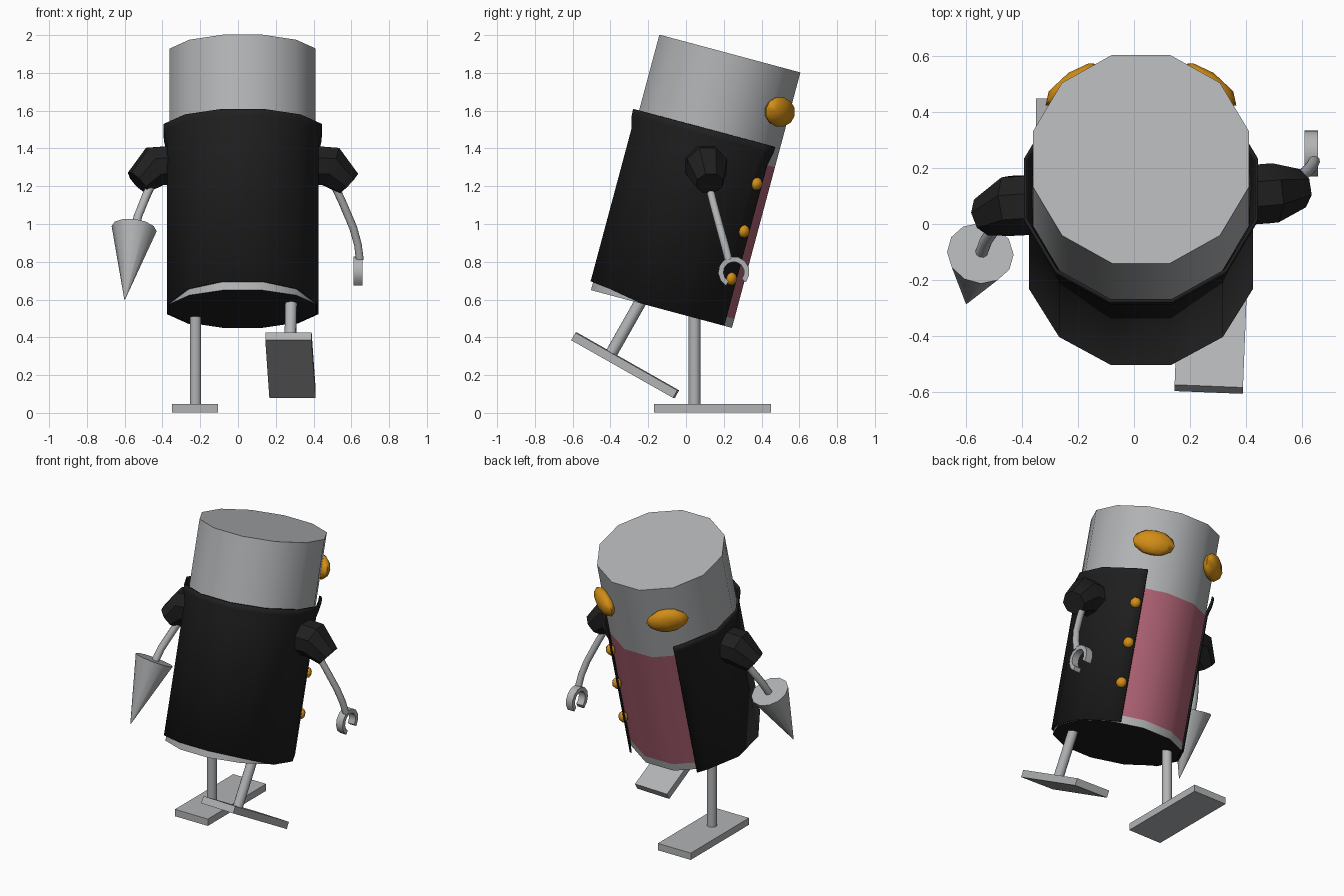
import bpy, bmesh, math
from mathutils import Matrix, Vector

cube = bpy.data.objects.get("Cube")
if cube:
    bpy.data.objects.remove(cube, do_unlink=True)


def material(name, rgb):
    m = bpy.data.materials.new(name)
    m.use_nodes = True
    m.diffuse_color = (*rgb, 1)
    m.node_tree.nodes["Principled BSDF"].inputs["Base Color"].default_value = (*rgb, 1)
    return m


METAL = material("grey_metal", (0.44, 0.45, 0.46))
BLACK = material("black_cloth", (0.014, 0.014, 0.014))
PINK = material("pink_shirt", (0.42, 0.12, 0.17))
GOLD = material("gold", (0.65, 0.27, 0.008))

# Leaning frame shared by body, coat, eyes and buttons
LEAN = Matrix.Translation((0.025, -0.13, 0.55)) @ Matrix.Rotation(math.radians(-15), 4, 'X')
RADIUS = 0.4


def finish(name, bm, mats, matrix=Matrix(), angle=40, recalc=True):
    if recalc:
        bmesh.ops.recalc_face_normals(bm, faces=bm.faces)
    mesh = bpy.data.meshes.new(name)
    bm.to_mesh(mesh)
    bm.free()
    for m in mats:
        mesh.materials.append(m)
    ob = bpy.data.objects.new(name, mesh)
    bpy.context.collection.objects.link(ob)
    ob.matrix_world = matrix
    bpy.ops.object.select_all(action='DESELECT')
    ob.select_set(True)
    bpy.context.view_layer.objects.active = ob
    bpy.ops.object.shade_smooth_by_angle(angle=math.radians(angle))
    return ob


def bridge(bm, a, b, closed=True):
    n = len(a)
    for i in range(n if closed else n - 1):
        j = (i + 1) % n
        bm.faces.new((a[i], a[j], b[j], b[i]))


def tube(name, path, radii, mat, sides=10):
    """Capped tube through the path, one ring per point."""
    bm = bmesh.new()
    pts = [Vector(p) for p in path]
    rings = []
    for i, p in enumerate(pts):
        axis = pts[min(i + 1, len(pts) - 1)] - pts[max(i - 1, 0)]
        turn = axis.to_track_quat('Z', 'Y')
        ring = []
        for k in range(sides):
            t = math.tau * (k + 0.5) / sides
            ring.append(bm.verts.new(p + turn @ Vector((math.cos(t), math.sin(t), 0)) * radii[i]))
        rings.append(ring)
    for a, b in zip(rings, rings[1:]):
        bridge(bm, a, b)
    bm.faces.new(rings[0])
    bm.faces.new(rings[-1])
    return finish(name, bm, [mat])


def box(name, size, mat, matrix):
    bm = bmesh.new()
    bmesh.ops.create_cube(bm, size=1, matrix=Matrix.Diagonal((*size, 1)))
    return finish(name, bm, [mat], matrix)


def ellipsoid(name, size, mat, matrix, segs=8, rings=6):
    bm = bmesh.new()
    bmesh.ops.create_uvsphere(bm, u_segments=segs, v_segments=rings, radius=1,
                              matrix=Matrix.Diagonal((*size, 1)))
    return finish(name, bm, [mat], matrix, angle=60)


def around(deg, r, s=0.0):
    t = math.radians(deg)
    return Vector((r * math.cos(t), r * math.sin(t), s))


# Body: twelve-sided can with a shirt panel on the front and a black base
bm = bmesh.new()
levels = (0, 0.05, 0.88, 1.4)
rings = [[bm.verts.new(around(15 + 30 * k, RADIUS, s)) for k in range(12)] for s in levels]
for a, b in zip(rings, rings[1:]):
    bridge(bm, a, b)
bm.faces.new(rings[0]).material_index = 2
bm.faces.new(rings[-1])
bmesh.ops.recalc_face_normals(bm, faces=bm.faces)
for f in bm.faces:
    if f.normal.y > 0.8 and levels[1] < f.calc_center_median().z < levels[2]:
        f.material_index = 1
finish("body", bm, [METAL, PINK, BLACK], LEAN)

# Coat: open-fronted shell with a flared collar and a raised back hem
bm = bmesh.new()
profile = [Vector((-0.24, 0.335, 0))]
profile += [around(135 + 30 * k, RADIUS, 0) for k in range(10)]
profile += [Vector((0.24, 0.335, 0))]
rows = []
for s, grow in ((0, 1.006), (0.88, 1.006), (0.95, 1.05), (0.985, 1.055)):
    row = []
    for p in profile:
        hem = 0.045 * min(1, max(0, (-p.y - 0.1) / 0.25)) if s == 0 else 0
        row.append(bm.verts.new((p.x * grow, p.y * grow, s + hem)))
    rows.append(row)
for a, b in zip(rows, rows[1:]):
    bridge(bm, a, b, closed=False)
coat = finish("coat", bm, [BLACK], LEAN, recalc=False)
shell = coat.modifiers.new("thickness", 'SOLIDIFY')
shell.thickness = 0.012
shell.offset = 1

# Eyes: flattened balls set on the front corners of the head
for side, name in ((1, "left_eye"), (-1, "right_eye")):
    place = Matrix.Translation((side * 0.235, 0.335, 1.17)) @ Matrix.Rotation(side * math.radians(-35), 4, 'Z')
    ellipsoid(name, (0.13, 0.05, 0.08), GOLD, LEAN @ place)

# Buttons down the left coat flap
for i in range(3):
    place = Matrix.Translation((0.275, 0.315, 0.25 + 0.26 * i)) @ Matrix.Rotation(math.radians(-40), 4, 'Z')
    ellipsoid("button_%d" % (i + 1), (0.035, 0.03, 0.035), GOLD, LEAN @ place, 8, 5)

# Sleeves
tube("left_sleeve", [(0.36, 0.1, 1.31), (0.49, 0.11, 1.305), (0.585, 0.125, 1.215)],
     (0.115, 0.115, 0.075), BLACK, 8)
tube("right_sleeve", [(-0.31, 0.07, 1.31), (-0.44, 0.065, 1.305), (-0.53, 0.03, 1.22)],
     (0.115, 0.115, 0.075), BLACK, 8)

# Arms
tube("left_arm", [(0.49, 0.11, 1.25), (0.555, 0.145, 1.11), (0.61, 0.18, 0.98),
                  (0.635, 0.205, 0.89), (0.645, 0.225, 0.81)], [0.021] * 5, METAL)
tube("right_arm", [(-0.44, 0.05, 1.25), (-0.49, 0.0, 1.14), (-0.53, -0.06, 1.04),
                   (-0.545, -0.1, 0.97)], [0.023] * 4, METAL)

# Cone on the right arm
base, tip = Vector((-0.55, -0.105, 0.975)), Vector((-0.6, -0.285, 0.6))
tube("right_cone", [base, tip], (0.12, 0.002), METAL, 12)

# Open claw on the left arm, gap facing down
bm = bmesh.new()
rings = []
for k in range(11):
    t = math.radians(-40 + 28 * k)
    ring = []
    for x, r in ((-0.024, 0.055), (0.024, 0.055), (0.024, 0.083), (-0.024, 0.083)):
        ring.append(bm.verts.new((x, r * math.cos(t), r * math.sin(t))))
    rings.append(ring)
for a, b in zip(rings, rings[1:]):
    bridge(bm, a, b)
bm.faces.new(rings[0])
bm.faces.new(rings[-1])
finish("left_claw", bm, [METAL], Matrix.Translation((0.635, 0.253, 0.745)))

# Legs and feet: right foot planted, left foot lifted behind
FOOT = (0.245, 0.62, 0.046)
box("right_foot", FOOT, METAL, Matrix.Translation((-0.228, 0.14, 0.024)))
tube("right_leg", [(-0.225, 0.045, 0.04), (-0.225, 0.045, 0.58)], (0.032, 0.032), METAL)
lifted = (Matrix.Translation((0.278, -0.322, 0.252)) @ Matrix.Rotation(-0.04, 4, 'Z')
          @ Matrix.Rotation(math.radians(-29.5), 4, 'X'))
box("left_foot", FOOT, METAL, lifted)
tube("left_leg", [lifted @ Vector((0, -0.095, 0)), lifted @ Vector((0, -0.095, 0.4))],
     (0.032, 0.032), METAL)
